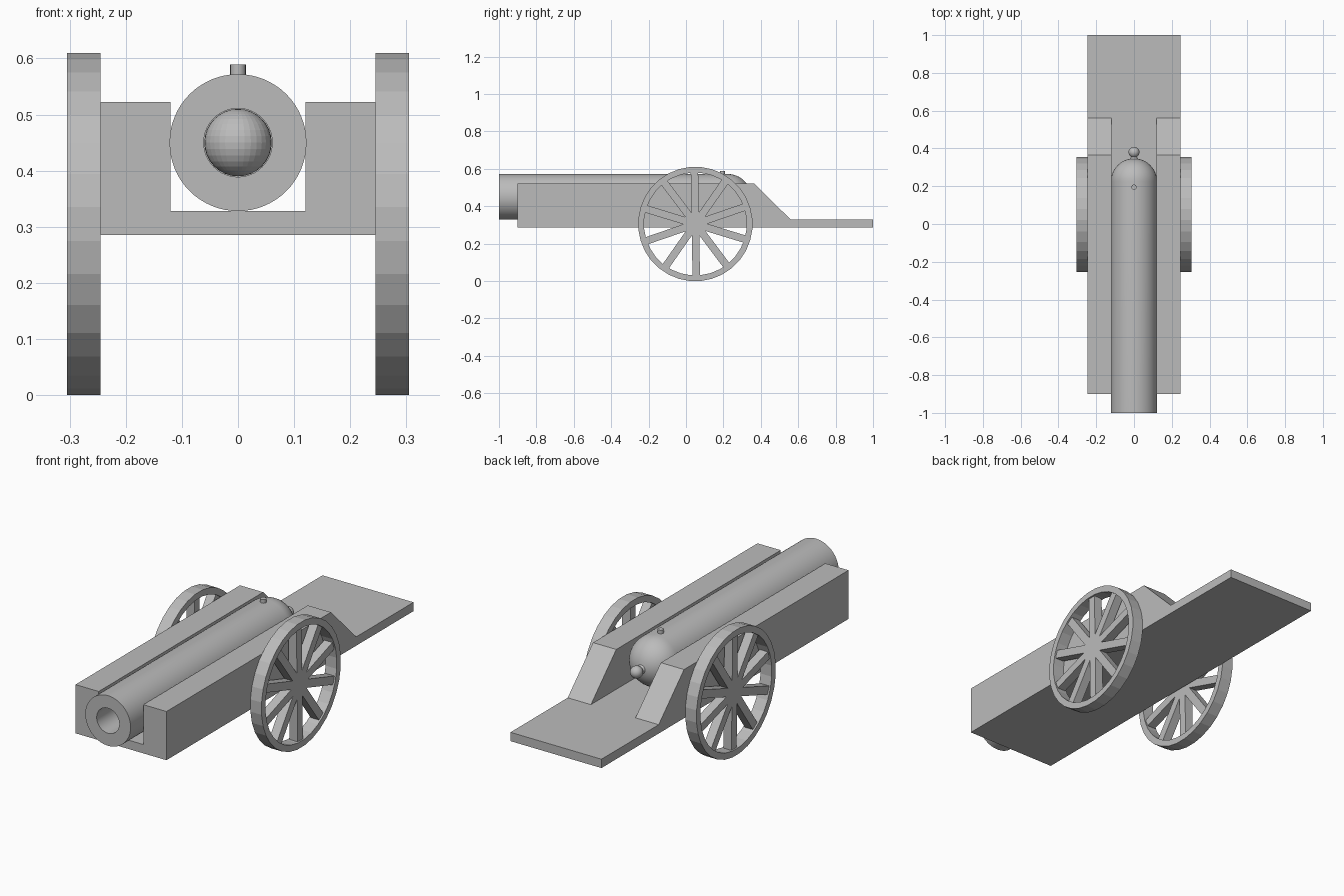
import bpy, bmesh, math
from mathutils import Matrix

if "Cube" in bpy.data.objects:
    bpy.data.objects.remove(bpy.data.objects["Cube"])

grey = bpy.data.materials.new("plain grey")
grey.diffuse_color = (0.5, 0.5, 0.5, 1)
grey.use_nodes = True
grey.node_tree.nodes["Principled BSDF"].inputs["Base Color"].default_value = grey.diffuse_color


def finish(name, bm, smooth=False):
    bmesh.ops.recalc_face_normals(bm, faces=bm.faces)
    me = bpy.data.meshes.new(name)
    bm.to_mesh(me)
    bm.free()
    me.materials.append(grey)
    ob = bpy.data.objects.new(name, me)
    bpy.context.collection.objects.link(ob)
    if smooth:
        bpy.ops.object.select_all(action='DESELECT')
        ob.select_set(True)
        bpy.context.view_layer.objects.active = ob
        bpy.ops.object.shade_smooth_by_angle(angle=math.radians(40))
    return ob


def extrude_side(name, outline, x0, x1):
    """Side outline of (y, z) points, extruded along x."""
    bm = bmesh.new()
    face = bm.faces.new([bm.verts.new((x0, y, z)) for y, z in outline])
    new = bmesh.ops.extrude_face_region(bm, geom=[face])["geom"]
    bmesh.ops.translate(bm, vec=(x1 - x0, 0, 0),
                        verts=[v for v in new if isinstance(v, bmesh.types.BMVert)])
    return finish(name, bm)


def lathe(name, profile, segs, matrix, closed=False, smooth=True, phase=0.0):
    """Spin (radius, distance) points about local z, then place by matrix."""
    bm = bmesh.new()
    rings = []
    for r, d in profile:
        if r < 1e-6:
            rings.append([bm.verts.new((0, 0, d))] * segs)
        else:
            rings.append([bm.verts.new((r * math.cos(2 * math.pi * (i + phase) / segs),
                                        r * math.sin(2 * math.pi * (i + phase) / segs), d))
                          for i in range(segs)])
    for a, b in zip(rings, rings[1:] + rings[:1] if closed else rings[1:]):
        for i in range(segs):
            j = (i + 1) % segs
            bm.faces.new(list(dict.fromkeys((a[i], a[j], b[j], b[i]))))
    bm.transform(matrix)
    return finish(name, bm, smooth)


# carriage: floor plank with trail, and two sloping cheeks
extrude_side("carriage_floor", [(-0.9, 0.285), (1, 0.285), (1, 0.328), (-0.9, 0.328)],
             -0.245, 0.245)
for side, s in (("left", -1), ("right", 1)):
    extrude_side(side + "_cheek",
                 [(-0.9, 0.328), (0.56, 0.328), (0.365, 0.522), (-0.9, 0.522)],
                 s * 0.12, s * 0.245)

# barrel: hollow bore, tube, round breech, neck and knob
R, BORE, AXIS = 0.122, 0.061, 0.45
along_y = Matrix.Translation((0, 0, AXIS)) @ Matrix.Rotation(-math.pi / 2, 4, 'X')
profile = [(0, 0.15), (BORE, 0.15), (BORE, -1), (R, -1)]
for i in range(12):
    a = math.pi / 2 * i / 12.4
    profile.append((R * math.cos(a), 0.225 + R * math.sin(a)))
profile += [(0.015, 0.355)]
for i in range(1, 11):
    a = math.radians(-60 + 15 * i)
    profile.append((0.029 * math.cos(a), 0.38 + 0.029 * math.sin(a)))
profile[-1] = (0, 0.409)
lathe("barrel", profile, 64, along_y)

# ball resting deep in the bore
bm = bmesh.new()
bmesh.ops.create_uvsphere(bm, u_segments=32, v_segments=16, radius=0.06,
                          matrix=Matrix.Translation((0, 0.08, AXIS)))
finish("cannon_ball", bm)

# fuse peg on top of the breech
lathe("fuse", [(0, 0.54), (0.014, 0.54), (0.014, 0.589), (0, 0.589)], 16,
      Matrix.Translation((0, 0.195, 0)))

# wheels: faceted rim and ten spokes merging at the middle
for side, s in (("left", -1), ("right", 1)):
    place = Matrix.Translation((s * 0.275, 0.05, 0.305)) @ Matrix.Rotation(math.pi / 2, 4, 'Y')
    lathe(side + "_wheel_rim",
          [(0.306, -0.03), (0.306, 0.03), (0.275, 0.03), (0.275, -0.03)],
          32, place, closed=True, smooth=False, phase=0.5)
    bm = bmesh.new()
    for k in range(5):
        bmesh.ops.create_cube(bm, size=1, matrix=place
                              @ Matrix.Rotation(math.radians(1 + 36 * k), 4, 'Z')
                              @ Matrix.Diagonal((0.556, 0.04, 0.044, 1)))
    finish(side + "_wheel_spokes", bm)
